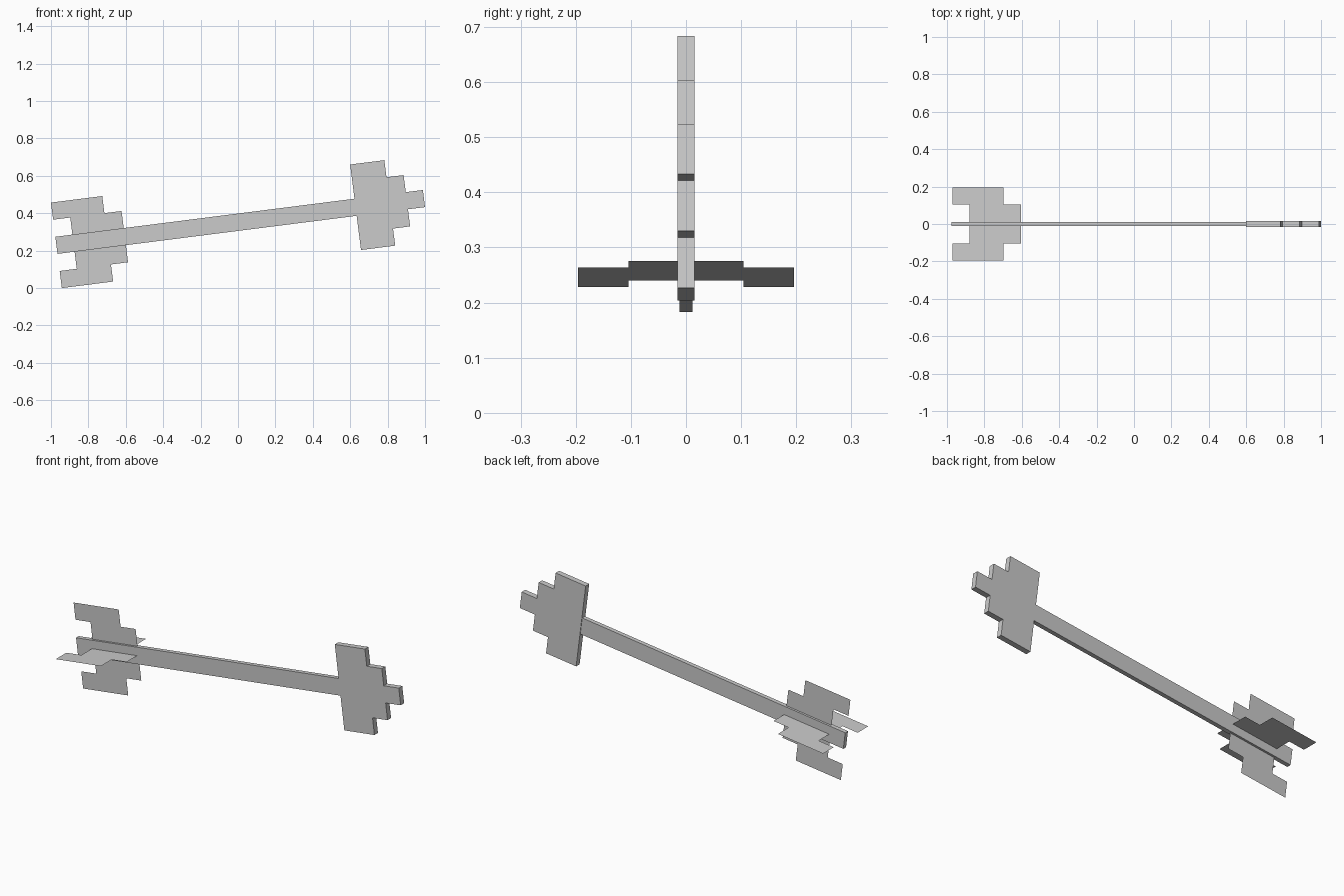
import bpy, math
from mathutils import Matrix

if "Cube" in bpy.data.objects:
    bpy.data.objects.remove(bpy.data.objects["Cube"])

# The arrow is drawn on a stepped grid along its own axis, then tilted
TILT = math.radians(7.25)
c, s = math.cos(TILT), math.sin(TILT)
A = 2 / (21.5 * c + 3 * s)          # size of one grid step
PLACE = Matrix.Translation((-1 + 2.5 * A * s, 0, 2.5 * A * c)) @ Matrix.Rotation(-TILT, 4, 'Y')
SHAFT_HALF, HEAD_HALF = 0.012, 0.0153


def add_mesh(name, verts, faces):
    me = bpy.data.meshes.new(name)
    me.from_pydata(verts, [], faces)
    me.update()
    ob = bpy.data.objects.new(name, me)
    ob.matrix_world = PLACE
    bpy.context.collection.objects.link(ob)
    return ob


def slab(name, outline, half):
    """Extrude a counter-clockwise x-z outline (grid steps) to +-half in y."""
    n = len(outline)
    verts = [(u * A, y, v * A) for y in (-half, half) for u, v in outline]
    faces = [tuple(range(n)), tuple(range(2 * n - 1, n - 1, -1))]
    faces += [(i, i + n, (i + 1) % n + n, (i + 1) % n) for i in range(n)]
    return add_mesh(name, verts, faces)


# Shaft
slab("shaft", [(0, -.5), (17.5, -.5), (17.5, .5), (0, .5)], SHAFT_HALF)

# Stepped head, lower half mirrored to the upper half
lower = [(17.5, -2.5), (19.5, -2.5), (19.5, -1.5), (20.5, -1.5), (20.5, -.5), (21.5, -.5)]
slab("arrow_head", lower + [(u, -v) for u, v in reversed(lower)], HEAD_HALF)

# Four flat feather vanes standing out from the faces of the shaft
vane = [(1, 0), (4, 0), (4, 1), (3, 1), (3, 2), (0, 2), (0, 1), (1, 1)]
sides = [("top_vane", 0, 1, A / 2), ("bottom_vane", 0, -1, A / 2),
         ("back_vane", 1, 0, SHAFT_HALF), ("front_vane", -1, 0, SHAFT_HALF)]
for name, dy, dz, base in sides:
    verts = [(u * A, dy * (base + w * A), dz * (base + w * A)) for u, w in vane]
    add_mesh(name, verts, [tuple(range(len(vane)))])
